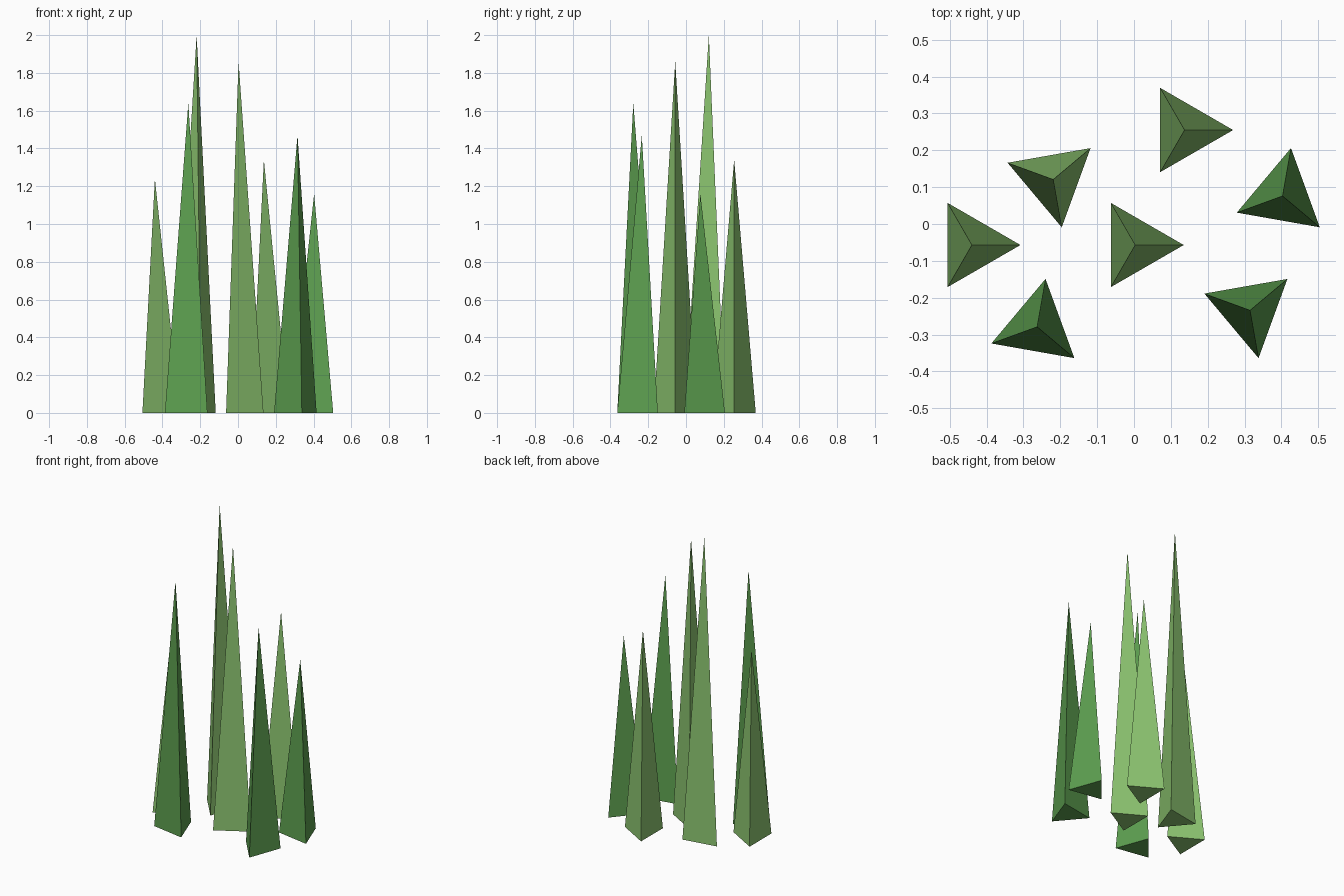
import bpy
import math

if "Cube" in bpy.data.objects:
    bpy.data.objects.remove(bpy.data.objects["Cube"])


def material(name, rgb):
    m = bpy.data.materials.new(name)
    m.diffuse_color = (*rgb, 1)
    m.use_nodes = True
    m.node_tree.nodes["Principled BSDF"].inputs["Base Color"].default_value = m.diffuse_color
    return m


light = material("light_green", (0.26, 0.55, 0.16))
dark = material("dark_green", (0.11, 0.35, 0.08))
RADIUS = 0.132


def blade(name, x, y, height, angle, mat):
    # Three-sided spike; the first corner points along `angle`
    bpy.ops.mesh.primitive_cone_add(vertices=3, radius1=RADIUS, radius2=0,
                                    depth=height, location=(x, y, height / 2))
    ob = bpy.context.object
    ob.name = name
    # The cone's first corner lies on +y
    ob.rotation_euler.z = math.radians(angle - 90)
    ob.data.materials.append(mat)


# Grass blades: x, y, height, corner direction, colour
blades = [
    (0.137, 0.255, 1.34, 0, light),
    (-0.440, -0.057, 1.24, 0, light),
    (0.003, -0.057, 1.86, 0, light),
    (-0.219, 0.121, 2.00, 40, light),
    (0.403, 0.076, 1.16, 80, dark),
    (-0.263, -0.279, 1.64, 80, dark),
    (0.315, -0.234, 1.47, 40, dark),
]
for i, b in enumerate(blades, 1):
    blade(f"grass_blade_{i}", *b)
